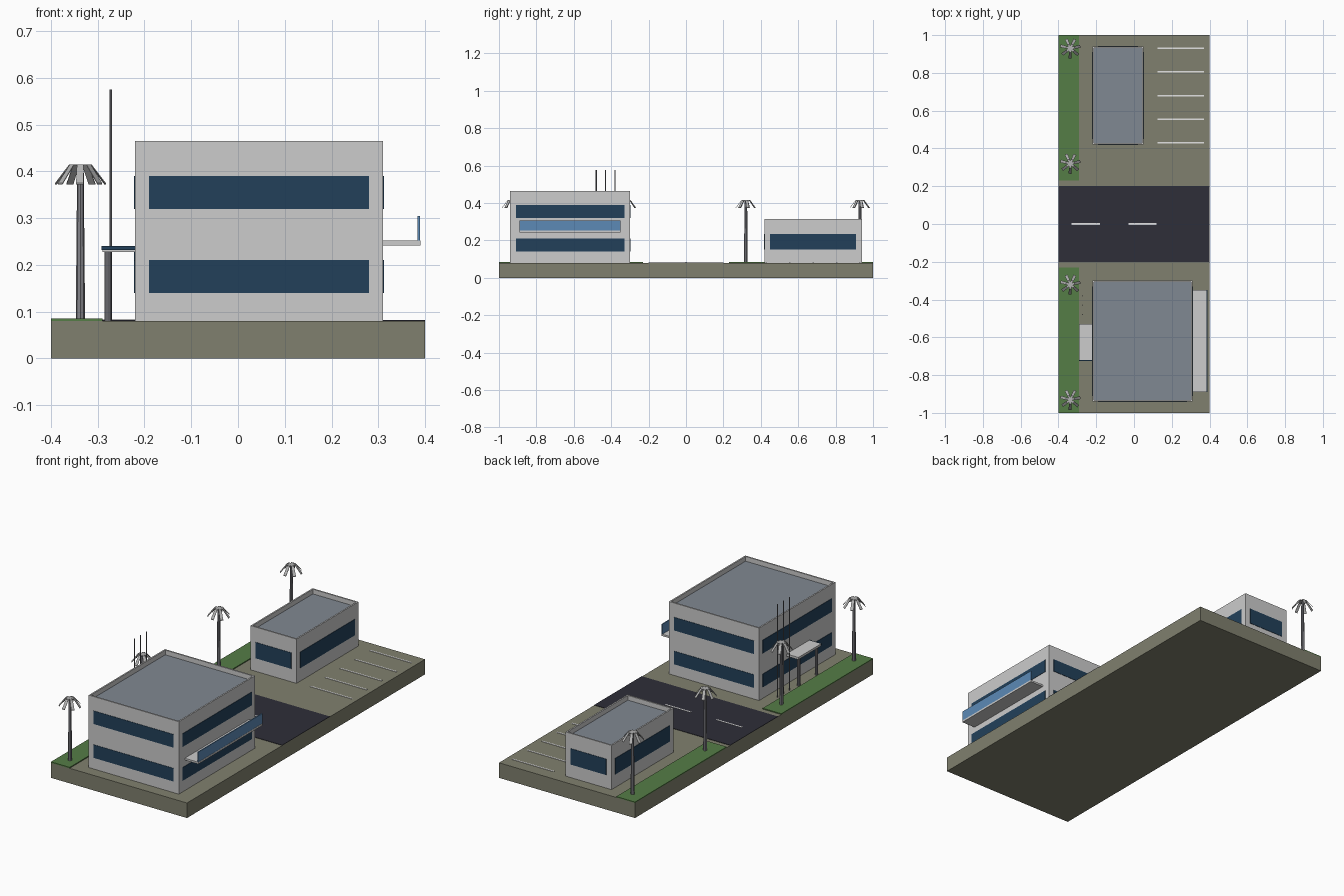
import bpy, bmesh, math
from mathutils import Vector

if "Cube" in bpy.data.objects:
    bpy.data.objects.remove(bpy.data.objects["Cube"])


def material(name, r, g, b):
    m = bpy.data.materials.new(name)
    lin = [((c / 255 + 0.055) / 1.055) ** 2.4 for c in (r, g, b)]
    m.diffuse_color = (*lin, 1)
    m.use_nodes = True
    m.node_tree.nodes["Principled BSDF"].inputs["Base Color"].default_value = m.diffuse_color
    return m


GROUND = material("khaki_ground", 128, 128, 110)
GRASS = material("grass_green", 85, 125, 70)
ROAD = material("asphalt", 46, 46, 56)
WALL = material("wall_grey", 204, 204, 204)
ROOF = material("roof_slate", 128, 136, 146)
GLASS = material("dark_glass", 34, 64, 90)
RAIL = material("blue_glass", 92, 138, 182)
PAINT = material("white_paint", 228, 228, 228)
METAL = material("metal_grey", 132, 132, 138)
FROND = material("frond_grey", 178, 178, 178)


def finish(name, bm, mat):
    bmesh.ops.recalc_face_normals(bm, faces=bm.faces)
    me = bpy.data.meshes.new(name)
    bm.to_mesh(me)
    bm.free()
    me.materials.append(mat)
    ob = bpy.data.objects.new(name, me)
    bpy.context.collection.objects.link(ob)
    return ob


def box(name, x, y, z, mat):
    """Box from (min, max) pairs."""
    bm = bmesh.new()
    bmesh.ops.create_cube(bm, size=1)
    for v in bm.verts:
        v.co = Vector([r[0] if c < 0 else r[1] for r, c in zip((x, y, z), v.co)])
    return finish(name, bm, mat)


def post(name, x, y, z, r1, r2, mat, sides=10):
    bm = bmesh.new()
    bmesh.ops.create_cone(bm, cap_ends=True, segments=sides, radius1=r1, radius2=r2,
                          depth=z[1] - z[0])
    bmesh.ops.translate(bm, verts=bm.verts, vec=(x, y, (z[0] + z[1]) / 2))
    return finish(name, bm, mat)


def building(name, x, y, z, bands):
    """Walls with a sunken roof inside a thin parapet, and window bands on all sides."""
    bm = bmesh.new()
    bmesh.ops.create_cube(bm, size=1)
    for v in bm.verts:
        v.co = Vector([r[0] if c < 0 else r[1] for r, c in zip((x, y, z), v.co)])
    bm.normal_update()
    top = [f for f in bm.faces if f.normal.z > 0.9]
    bmesh.ops.inset_region(bm, faces=top, thickness=0.011)
    inner = bmesh.ops.extrude_face_region(bm, geom=top)
    bmesh.ops.delete(bm, geom=top, context='FACES_ONLY')
    floor = [g for g in inner["geom"] if isinstance(g, bmesh.types.BMFace)]
    bmesh.ops.translate(bm, verts=floor[0].verts, vec=(0, 0, -0.025))
    floor[0].material_index = 1
    finish(name + "_walls", bm, WALL).data.materials.append(ROOF)
    m, t = 0.03, 0.002
    for band in bands:
        for wall, s in ((0, -1), (1, 1)):
            xs = sorted((x[wall], x[wall] + s * t))
            ys = sorted((y[wall], y[wall] + s * t))
            box(name + "_side_window", xs, (y[0] + m, y[1] - m), band, GLASS)
            box(name + "_end_window", (x[0] + m, x[1] - m), ys, band, GLASS)


def palm(x, y):
    post("palm_trunk", x, y, (0.08, 0.41), 0.010, 0.007, METAL, 8)
    # Each frond runs out flat from the crown, then droops
    bm = bmesh.new()
    for i in range(7):
        a = 2 * math.pi * i / 7 + 0.2
        out = Vector((math.cos(a), math.sin(a), 0))
        side = Vector((-out.y, out.x, 0))
        rings = []
        for r, z, w in ((0.0, 0.412, 0.004), (0.023, 0.412, 0.007), (0.054, 0.372, 0.008)):
            c = Vector((x, y, z)) + out * r
            rings.append([bm.verts.new(c + side * w * s + Vector((0, 0, h)))
                          for s, h in ((-1, 0), (1, 0), (1, 0.003), (-1, 0.003))])
        for p, q in zip(rings, rings[1:]):
            for k in range(4):
                n = (k + 1) % 4
                bm.faces.new((p[k], p[n], q[n], q[k]))
        bm.faces.new(rings[0])
        bm.faces.new(rings[-1])
    finish("palm_fronds", bm, FROND)


# Site: ground slab, road and lawns
box("ground_slab", (-0.4, 0.4), (-1, 1), (0, 0.08), GROUND)
box("road", (-0.4, 0.4), (-0.2, 0.2), (0.079, 0.082), ROAD)
for ys in ((-1, -0.23), (0.23, 1)):
    box("lawn", (-0.4, -0.29), ys, (0.079, 0.085), GRASS)

# Painted lines
for x0 in (-0.33, -0.03):
    box("road_dash", (x0, x0 + 0.15), (-0.004, 0.004), (0.081, 0.083), PAINT)
for i in range(5):
    yc = 0.43 + 0.125 * i
    box("parking_line", (0.125, 0.37), (yc - 0.004, yc + 0.004), (0.079, 0.082), PAINT)

# Buildings
building("main_building", (-0.22, 0.31), (-0.94, -0.30), (0.08, 0.465),
         ((0.14, 0.21), (0.32, 0.39)))
building("small_building", (-0.22, 0.05), (0.42, 0.94), (0.08, 0.315), ((0.15, 0.235),))

# Balcony
box("balcony_floor", (0.31, 0.39), (-0.89, -0.35), (0.242, 0.252), WALL)
box("balcony_glass", (0.384, 0.389), (-0.89, -0.35), (0.252, 0.305), RAIL)

# Entrance canopy
box("canopy_roof", (-0.29, -0.22), (-0.72, -0.53), (0.228, 0.24), WALL)
box("canopy_fascia", (-0.292, -0.22), (-0.724, -0.72), (0.232, 0.24), GLASS)
for y in (-0.70, -0.55):
    post("canopy_post", -0.278, y, (0.08, 0.228), 0.008, 0.008, METAL)

# Flagpoles and palms
for y in (-0.48, -0.43, -0.38):
    post("flagpole", -0.272, y, (0.08, 0.575), 0.003, 0.003, METAL, 8)
for y in (-0.93, -0.32, 0.32, 0.93):
    palm(-0.337, y)
